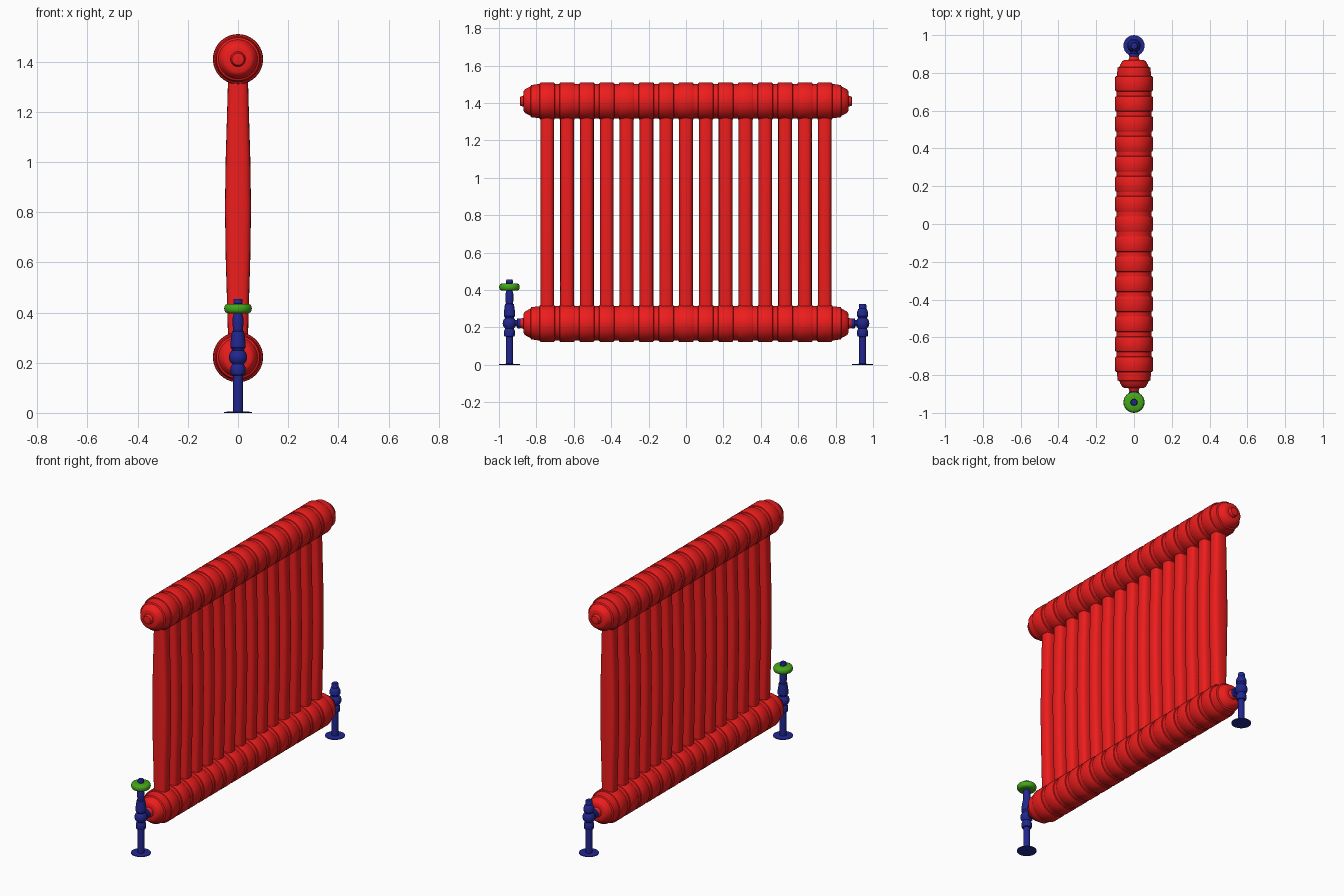
import bpy, bmesh, math
from mathutils import Matrix

if "Cube" in bpy.data.objects:
    bpy.data.objects.remove(bpy.data.objects["Cube"])


def material(name, rgb):
    m = bpy.data.materials.new(name)
    m.diffuse_color = (*rgb, 1)
    m.use_nodes = True
    m.node_tree.nodes["Principled BSDF"].inputs["Base Color"].default_value = m.diffuse_color
    return m


RED = material("red_enamel", (0.85, 0.012, 0.012))
BLUE = material("blue_metal", (0.015, 0.02, 0.28))
GREEN = material("green_plastic", (0.06, 0.38, 0.01))

SECTIONS, PITCH = 15, 0.106
LOW_Z, HIGH_Z = 0.222, 1.41
VALVE_Y = 0.944


def loft(name, rings, mat, matrix=Matrix(), angle=35):
    """Skin a list of rings of points and close both ends."""
    bm = bmesh.new()
    loops = [[bm.verts.new(p) for p in ring] for ring in rings]
    n = len(loops[0])
    for a, b in zip(loops, loops[1:]):
        for i in range(n):
            j = (i + 1) % n
            bm.faces.new((a[i], a[j], b[j], b[i]))
    bm.faces.new(loops[0][::-1])
    bm.faces.new(loops[-1])
    bm.transform(matrix)
    bmesh.ops.recalc_face_normals(bm, faces=bm.faces)
    me = bpy.data.meshes.new(name)
    bm.to_mesh(me)
    bm.free()
    ob = bpy.data.objects.new(name, me)
    bpy.context.collection.objects.link(ob)
    me.materials.append(mat)
    bpy.ops.object.select_all(action='DESELECT')
    ob.select_set(True)
    bpy.context.view_layer.objects.active = ob
    bpy.ops.object.shade_smooth_by_angle(angle=math.radians(angle))
    return ob


def lathe(name, profile, mat, matrix=Matrix(), sides=32):
    """Revolve (radius, height) pairs about z."""
    turn = [2 * math.pi * i / sides for i in range(sides)]
    rings = [[(r * math.cos(t), r * math.sin(t), z) for t in turn] for r, z in profile]
    return loft(name, rings, mat, matrix)


# Headers: ribbed tubes with stepped domed ends and a small nipple
end = [(0.012, 0.888), (0.024, 0.886), (0.03, 0.868), (0.052, 0.868), (0.062, 0.862),
       (0.072, 0.845), (0.078, 0.832), (0.086, 0.828), (0.091, 0.79), (0.091, 0.785)]
header = [(r, -y) for r, y in end]
for i in range(SECTIONS):
    y = (i - (SECTIONS - 1) / 2) * PITCH
    header += [(0.092, y - 0.041), (0.097, y - 0.039), (0.1, y - 0.034),
               (0.1, y + 0.034), (0.097, y + 0.039), (0.092, y + 0.041)]
header += [(r, y) for r, y in reversed(end)]
for name, z in (("bottom_header", LOW_Z), ("top_header", HIGH_Z)):
    lathe(name, header, RED,
          Matrix.Translation((0, 0, z)) @ Matrix.Rotation(-math.pi / 2, 4, 'X'), 40)


# Columns: rounded-rectangle tubes swelling gently at mid height
def column_ring(z, depth, width=0.037, count=24):
    pts = []
    for i in range(count):
        t = 2 * math.pi * i / count
        c, s = math.cos(t), math.sin(t)
        pts.append((depth * math.copysign(abs(c) ** 0.65, c),
                    width * math.copysign(abs(s) ** 0.65, s), z))
    return pts


levels = [(0.0, 0.052), (0.2, 0.049), (0.4, 0.043), (0.58, 0.038)]
mid = (LOW_Z + HIGH_Z) / 2
rings = [column_ring(mid - h, d) for h, d in reversed(levels)]
rings += [column_ring(mid + h, d) for h, d in levels[1:]]
for i in range(SECTIONS):
    y = (i - (SECTIONS - 1) / 2) * PITCH
    loft(f"column_{i + 1}", rings, RED, Matrix.Translation((0, y, 0)))

# Valves: floor flange, riser pipe, nut, ball body and bonnet
ball = [(0.036 * math.cos(math.radians(a)), LOW_Z + 0.036 * math.sin(math.radians(a)))
        for a in range(-50, 51, 10)]
body = [(0.056, 0), (0.056, 0.004), (0.019, 0.006), (0.019, 0.15), (0.026, 0.152),
        (0.029, 0.158), (0.029, 0.182), (0.026, 0.188)] + ball + [
        (0.026, 0.256), (0.03, 0.26), (0.03, 0.28)]
control = body + [(0.024, 0.325), (0.019, 0.327), (0.021, 0.345), (0.021, 0.38),
                  (0.016, 0.398), (0.016, 0.435), (0.018, 0.437), (0.018, 0.45), (0.015, 0.455)]
lockshield = body + [(0.023, 0.298), (0.02, 0.3), (0.02, 0.32), (0.017, 0.326)]
for name, side, profile in (("control_valve", -1, control), ("lockshield_valve", 1, lockshield)):
    lathe(name, profile, BLUE, Matrix.Translation((0, side * VALVE_Y, 0)), 24)
    # Tail pipe and union nut joining the valve to the header
    tail = [(0.018, 0), (0.018, 0.04), (0.027, 0.042), (0.027, 0.058), (0.02, 0.06), (0.02, 0.075)]
    lathe(name + "_tail", tail, BLUE, Matrix.Translation((0, side * VALVE_Y, LOW_Z))
          @ Matrix.Rotation(side * math.pi / 2, 4, 'X'), 24)

# Handwheel: rounded disc on the control valve
wheel = [(0.018, 0.397), (0.042, 0.397), (0.05, 0.401), (0.054, 0.408), (0.055, 0.416),
         (0.054, 0.424), (0.05, 0.431), (0.042, 0.435), (0.018, 0.435)]
lathe("handwheel", wheel, GREEN, Matrix.Translation((0, -VALVE_Y, 0)))
